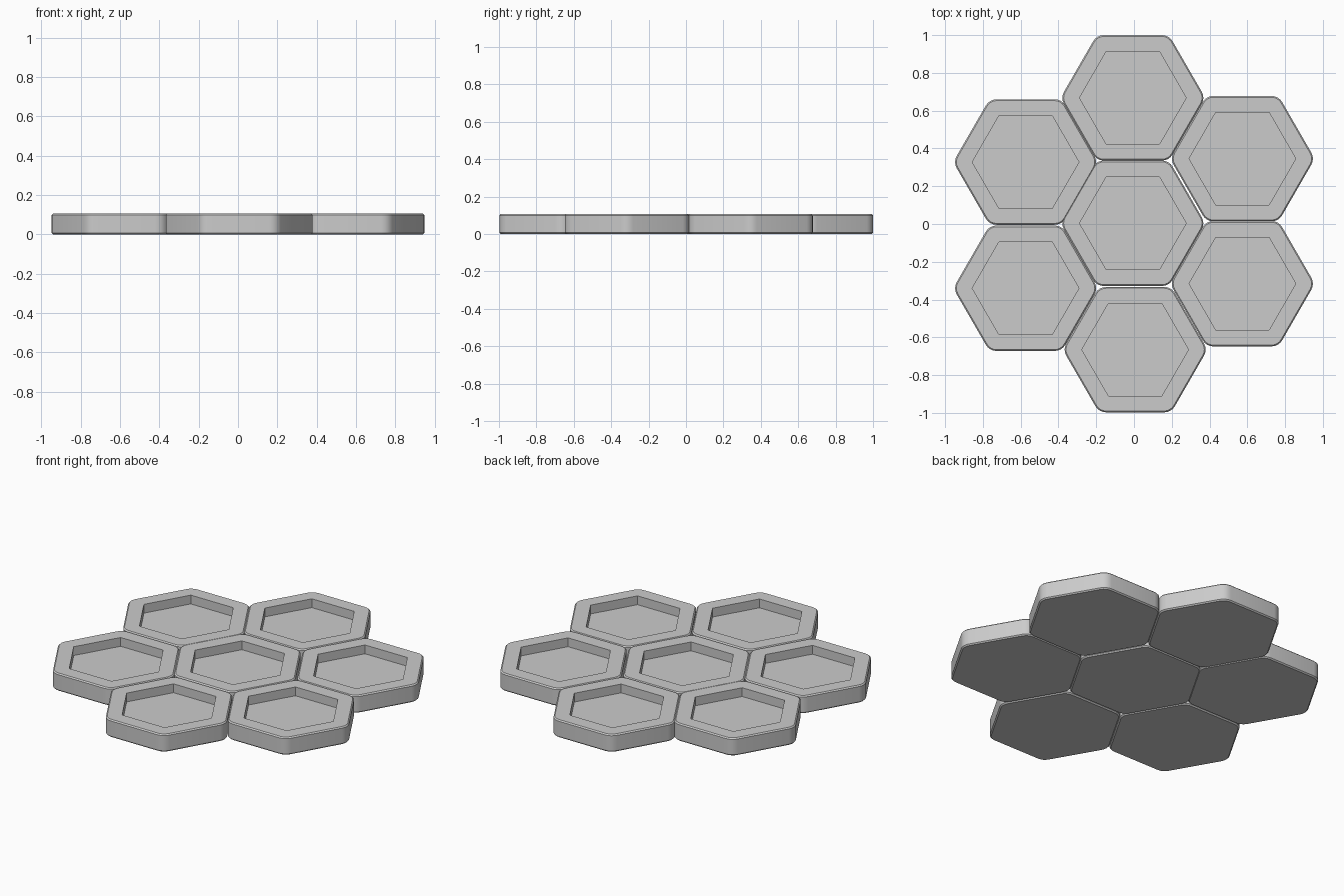
import bpy, bmesh
from math import radians, cos, sin, sqrt

if "Cube" in bpy.data.objects:
    bpy.data.objects.remove(bpy.data.objects["Cube"])

APOTHEM, FILLET, BEVEL = 0.332, 0.065, 0.007
HEIGHT, FLOOR, POCKET_R = 0.106, 0.053, 0.2825
SEG = 4


def rounded_hex(bm, z, inset):
    """Ring of vertices grouped per rounded corner."""
    r = FILLET - inset
    d = (APOTHEM - FILLET) * 2 / sqrt(3)
    corners = []
    for i in range(6):
        a = radians(60 * i)
        pts = []
        for k in range(SEG + 1):
            b = a + radians(-30 + 60 * k / SEG)
            pts.append(bm.verts.new((d * cos(a) + r * cos(b), d * sin(a) + r * sin(b), z)))
        corners.append(pts)
    return corners


def sharp_hex(bm, z):
    return [bm.verts.new((POCKET_R * cos(radians(60 * i)), POCKET_R * sin(radians(60 * i)), z))
            for i in range(6)]


def bridge(bm, low, high):
    n = len(low)
    for i in range(n):
        j = (i + 1) % n
        bm.faces.new((low[i], low[j], high[j], high[i]))


def tray(name, x, y):
    bm = bmesh.new()
    # outer wall with a fine chamfer at top and bottom
    rings = [rounded_hex(bm, z, s) for z, s in
             ((0, BEVEL), (BEVEL, 0), (HEIGHT - BEVEL, 0), (HEIGHT, BEVEL))]
    flat = [[v for c in ring for v in c] for ring in rings]
    for low, high in zip(flat, flat[1:]):
        bridge(bm, low, high)
    bm.faces.new(flat[0][::-1])
    # flat rim, pocket wall and pocket floor
    lip, base = sharp_hex(bm, HEIGHT), sharp_hex(bm, FLOOR)
    top = rings[-1]
    for i in range(6):
        j = (i + 1) % 6
        bm.faces.new((top[i][-1], top[j][0], lip[j], lip[i]))
        bm.faces.new(top[i] + [lip[i]])
    bridge(bm, lip, base)
    bm.faces.new(base)
    bmesh.ops.recalc_face_normals(bm, faces=bm.faces[:])
    mesh = bpy.data.meshes.new(name)
    bm.to_mesh(mesh)
    bm.free()
    ob = bpy.data.objects.new(name, mesh)
    ob.location = (x, y, 0)
    bpy.context.collection.objects.link(ob)
    bpy.ops.object.select_all(action='DESELECT')
    ob.select_set(True)
    bpy.context.view_layer.objects.active = ob
    bpy.ops.object.shade_smooth_by_angle(angle=radians(25))


# slightly loose honeycomb of seven trays
for name, x, y in (
    ("tray_centre", -0.006, 0.004),
    ("tray_back", -0.006, 0.668),
    ("tray_back_right", 0.574, 0.346),
    ("tray_front_right", 0.574, -0.316),
    ("tray_front", 0.006, -0.665),
    ("tray_front_left", -0.574, -0.340),
    ("tray_back_left", -0.574, 0.328),
):
    tray(name, x, y)
